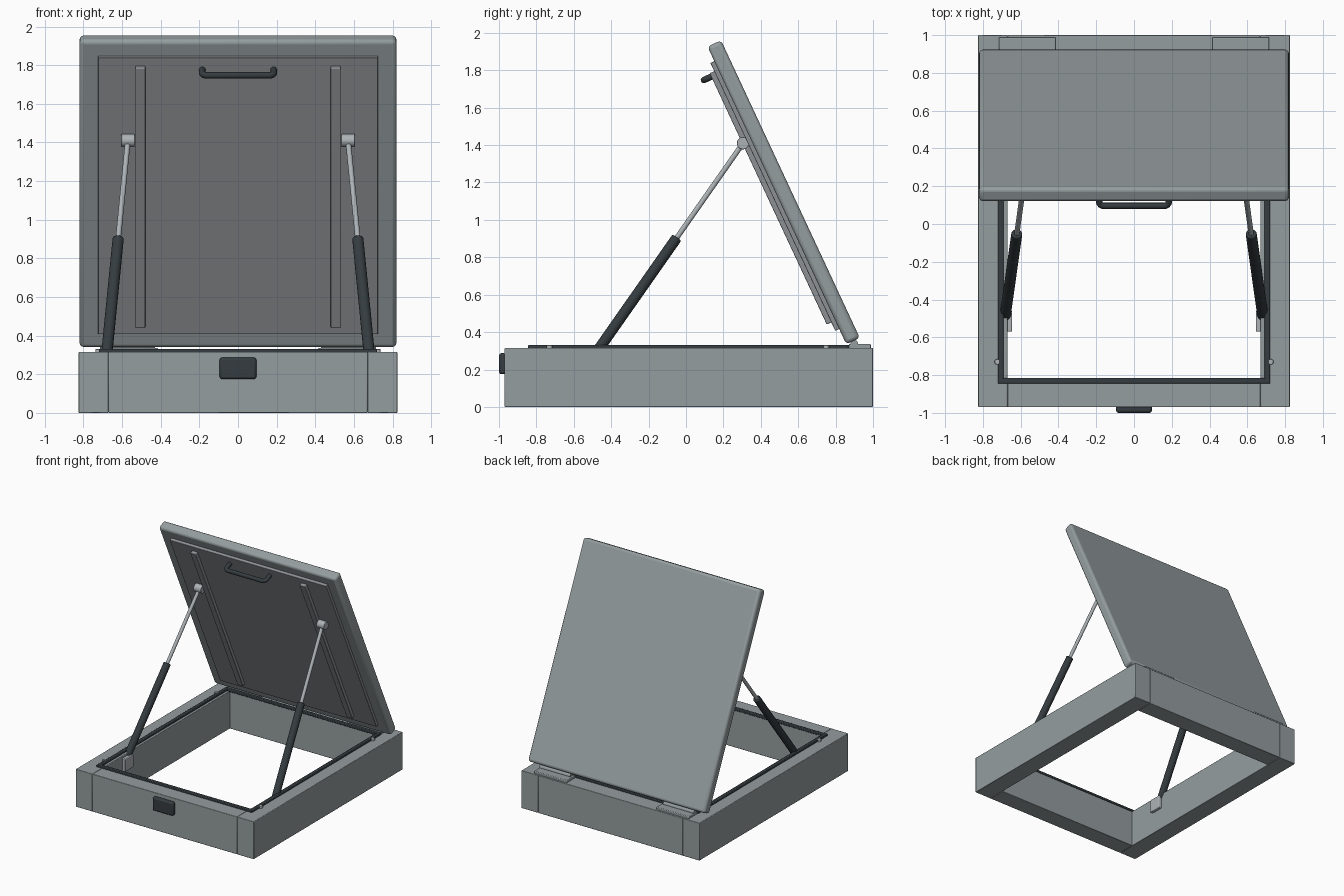
import bpy
import math
from mathutils import Vector, Matrix

if "Cube" in bpy.data.objects:
    bpy.data.objects.remove(bpy.data.objects["Cube"])


def material(name, rgb):
    m = bpy.data.materials.new(name)
    m.diffuse_color = (*rgb, 1)
    m.use_nodes = True
    m.node_tree.nodes["Principled BSDF"].inputs["Base Color"].default_value = m.diffuse_color
    return m


STEEL = material("painted_steel", (0.30, 0.34, 0.345))
LINER = material("liner_grey", (0.27, 0.285, 0.30))
DARK = material("dark_rubber", (0.035, 0.045, 0.05))
METAL = material("bright_metal", (0.42, 0.45, 0.47))

# Open lid frame: local y runs up the lid, local z points out of its inner face
LID = Matrix.Translation((0, 0.857, 0.335)) @ Matrix.Rotation(math.radians(115), 4, 'X')


def finish(o, name, mat, bevel=0, segments=2):
    o.name = name
    o.data.materials.append(mat)
    if bevel:
        b = o.modifiers.new("bevel", 'BEVEL')
        b.width, b.segments, b.limit_method = bevel, segments, 'ANGLE'
    bpy.ops.object.shade_smooth_by_angle(angle=math.radians(35))
    return o


def box(name, lo, hi, mat, bevel=0, frame=None, segments=2):
    lo, hi = Vector(lo), Vector(hi)
    bpy.ops.mesh.primitive_cube_add(size=1)
    o = bpy.context.object
    o.data.transform(Matrix.Translation((lo + hi) / 2) @ Matrix.Diagonal((*(hi - lo), 1)))
    if frame:
        o.matrix_world = frame
    return finish(o, name, mat, bevel, segments)


def rod(name, a, b, r, mat, bevel=0, sides=24):
    a, b = Vector(a), Vector(b)
    bpy.ops.mesh.primitive_cylinder_add(vertices=sides, radius=r, depth=(b - a).length)
    o = bpy.context.object
    o.matrix_world = Matrix.Translation((a + b) / 2) @ (b - a).to_track_quat('Z', 'Y').to_matrix().to_4x4()
    return finish(o, name, mat, bevel)


# Curb frame: front and back beams between the long side beams
H = 0.315
box("front_beam", (-0.67, -0.97, 0), (0.67, -0.82, H), STEEL, 0.004)
box("back_beam", (-0.67, 0.85, 0), (0.67, 1.0, H), STEEL, 0.004)

# Rubber seal, front and back
box("front_seal", (-0.72, -0.845, H - 0.005), (0.72, -0.815, 0.331), DARK, 0.005)
box("back_seal", (-0.72, 0.84, H - 0.005), (0.72, 0.87, 0.331), DARK, 0.005)

# Latch plate
box("latch", (-0.095, -1.0, 0.175), (0.095, -0.96, 0.287), DARK, 0.012)

# Lid with raised liner panel
box("lid", (-0.82, 0, -0.08), (0.82, 1.756, 0), STEEL, 0.02, LID, 3)
box("lid_liner", (-0.725, 0.09, -0.005), (0.725, 1.67, 0.023), LINER, 0.003, LID)

# Pull handle: a rounded U tube
c = bpy.data.curves.new("handle", 'CURVE')
c.dimensions = '3D'
c.bevel_depth, c.bevel_resolution, c.use_fill_caps = 0.017, 4, True
sp = c.splines.new('POLY')
pts = [(-0.185, 0.015)]
pts += [(-0.16 - 0.025 * math.cos(t), 0.068 + 0.025 * math.sin(t))
        for t in [math.pi / 2 * i / 4 for i in range(5)]]
pts += [(-x, z) for x, z in reversed(pts)]
sp.points.add(len(pts) - 1)
for p, (x, z) in zip(sp.points, pts):
    p.co = (x, 1.602, z, 1)
c.materials.append(DARK)
handle = bpy.data.objects.new("pull_handle", c)
handle.matrix_world = LID
bpy.context.collection.objects.link(handle)

# Parts repeated on both sides
for side, s in (("left", -1), ("right", 1)):
    def mbox(name, lo, hi, mat, bevel=0, frame=None):
        xs = sorted((s * lo[0], s * hi[0]))
        return box(f"{side}_{name}", (xs[0], *lo[1:]), (xs[1], *hi[1:]), mat, bevel, frame)

    mbox("side_beam", (0.67, -0.97, 0), (0.825, 1.0, H), STEEL, 0.004)
    mbox("side_seal", (0.69, -0.845, H - 0.005), (0.72, 0.87, 0.331), DARK, 0.005)
    mbox("lid_stiffener", (0.48, 0.14, 0.015), (0.532, 1.622, 0.05), LINER, 0.004, LID)

    # Gas strut: bracket, barrel, piston rod and pivot
    foot, top = Vector((s * 0.686, -0.515, 0.24)), Vector((s * 0.57, 0.305, 1.41))
    neck = foot.lerp(top, 0.568)
    mbox("strut_bracket", (0.645, -0.57, 0.185), (0.68, -0.46, 0.295), METAL, 0.005)
    rod(f"{side}_strut_barrel", foot, neck, 0.029, DARK, 0.006)
    rod(f"{side}_strut_rod", neck, top, 0.014, METAL)
    rod(f"{side}_strut_pivot", (s * 0.535, top.y, top.z), (s * 0.605, top.y, top.z), 0.033, METAL, 0.003)

    # Hinge leaf and barrel
    mbox("hinge_leaf", (0.415, 0.87, H - 0.005), (0.715, 0.988, 0.336), STEEL, 0.005)
    rod(f"{side}_hinge_barrel", (s * 0.43, 0.9, 0.338), (s * 0.715, 0.9, 0.338), 0.02, STEEL)

    # Small seal pegs
    for end, y in (("front", -0.73), ("back", 0.75)):
        rod(f"{side}_{end}_peg", (s * 0.724, y, H - 0.01), (s * 0.724, y, 0.331), 0.015, METAL, 0.003, 16)
